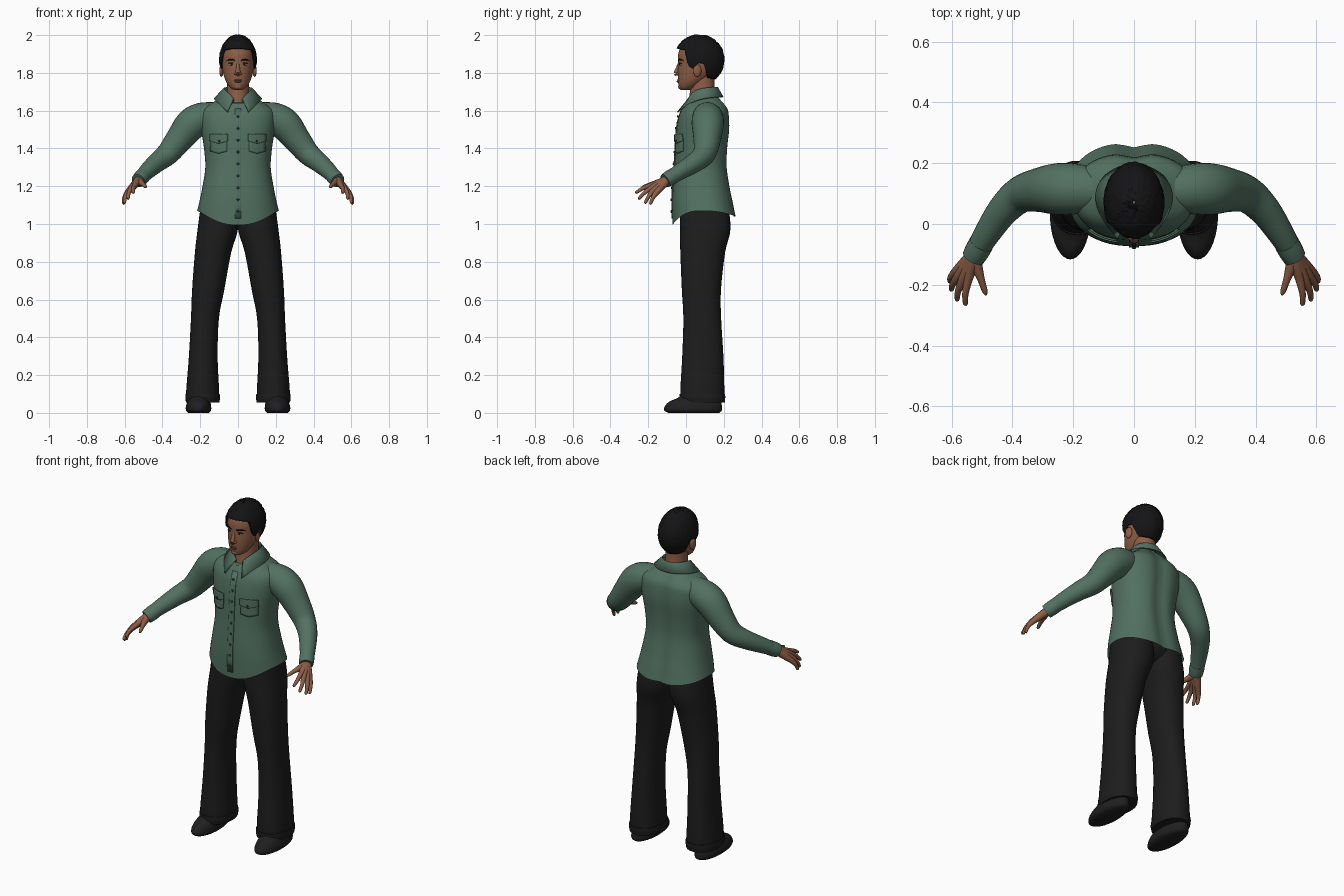
import bpy, bmesh, math, random
from mathutils import Vector, Matrix

random.seed(4)
if "Cube" in bpy.data.objects:
    bpy.data.objects.remove(bpy.data.objects["Cube"])


def material(name, r, g, b):
    m = bpy.data.materials.new(name)
    m.use_nodes = True
    m.diffuse_color = (r, g, b, 1)
    node = m.node_tree.nodes["Principled BSDF"]
    node.inputs["Base Color"].default_value = (r, g, b, 1)
    node.inputs["Roughness"].default_value = 0.9
    return m


SHIRT = material("sage green cloth", .085, .165, .12)
TROUSER = material("black cloth", .012, .012, .012)
SHOE = material("black leather", .014, .014, .015)
SKIN = material("brown skin", .27, .112, .062)
HAIR = material("black hair", .007, .007, .008)
LIP = material("lip", .2, .065, .048)
EYE = material("eye white", .42, .36, .32)
DARK = material("dark eye", .015, .009, .007)
BUTTON = material("dark button", .025, .045, .038)


def finish(name, bm, mat, mirror=False, thick=0):
    """Turn a bmesh into a shaded object, optionally mirrored or thickened."""
    bmesh.ops.recalc_face_normals(bm, faces=bm.faces)
    me = bpy.data.meshes.new(name)
    bm.to_mesh(me)
    bm.free()
    me.materials.append(mat)
    ob = bpy.data.objects.new(name, me)
    bpy.context.collection.objects.link(ob)
    bpy.ops.object.select_all(action='DESELECT')
    ob.select_set(True)
    bpy.context.view_layer.objects.active = ob
    bpy.ops.object.shade_smooth_by_angle(angle=math.radians(50))
    if thick:
        ob.modifiers.new("thickness", 'SOLIDIFY').thickness = thick
        ob.modifiers["thickness"].offset = 0
    if mirror:
        ob.modifiers.new("mirror", 'MIRROR')
    return ob


def spline(rows, steps=4):
    """Resample rows of numbers with a smooth curve through each."""
    out = []
    for i in range(len(rows) - 1):
        four = rows[max(i - 1, 0)], rows[i], rows[i + 1], rows[min(i + 2, len(rows) - 1)]
        for s in range(steps):
            t = s / steps
            out.append([b + .5 * t * (c - a + t * (2*a - 5*b + 4*c - d + t * (3*(b - c) + d - a)))
                        for a, b, c, d in zip(*four)])
    return out + [list(rows[-1])]


def skin_rings(name, rings, mat, closed=True, caps=True, **kw):
    bm = bmesh.new()
    vs = [[bm.verts.new(p) for p in ring] for ring in rings]
    n = len(vs[0])
    for lo, hi in zip(vs, vs[1:]):
        for j in range(n if closed else n - 1):
            k = (j + 1) % n
            bm.faces.new((lo[j], lo[k], hi[k], hi[j]))
    if caps:
        bm.faces.new(vs[0])
        bm.faces.new(vs[-1])
    return finish(name, bm, mat, **kw)


def power(v, p):
    return math.copysign(abs(v) ** p, v)


def loft(name, rows, mat, n=36, p=.9, warp=None, **kw):
    """Stack horizontal rings; rows are (z, centre x, half width, front y, back y)."""
    rings = []
    for z, cx, w, front, back in spline(rows):
        ring = []
        for j in range(n):
            a = math.tau * j / n
            v = Vector((cx + w * power(math.cos(a), p),
                        (front + back) / 2 + (back - front) / 2 * power(math.sin(a), p), z))
            ring.append(warp(v) if warp else v)
        rings.append(ring)
    return skin_rings(name, rings, mat, **kw)


def tube(name, rows, mat, n=16, **kw):
    """Round tube along a path; rows are (x, y, z, radius)."""
    pts = spline(rows)
    rings = []
    for i, (x, y, z, r) in enumerate(pts):
        along = Vector(pts[min(i + 1, len(pts) - 1)][:3]) - Vector(pts[max(i - 1, 0)][:3])
        q = along.to_track_quat('Z', 'Y')
        rings.append([Vector((x, y, z)) + q @ Vector((r * math.cos(math.tau * j / n),
                      r * math.sin(math.tau * j / n), 0)) for j in range(n)])
    return skin_rings(name, rings, mat, **kw)


def ball(name, loc, size, mat, turn=0, **kw):
    bm = bmesh.new()
    bmesh.ops.create_uvsphere(bm, u_segments=20, v_segments=12, radius=1, matrix=Matrix.Translation(loc)
                              @ Matrix.Rotation(turn, 4, 'Z') @ Matrix.Diagonal((*size, 1)))
    return finish(name, bm, mat, **kw)


# Shirt body with curved hem, open neckline and a shallow spine groove
TORSO = [(1.07, 0, .216, -.072, .268), (1.12, 0, .204, -.073, .252), (1.2, 0, .188, -.07, .236),
         (1.3, 0, .173, -.062, .222), (1.4, 0, .18, -.056, .224), (1.5, 0, .195, -.05, .234),
         (1.57, 0, .2, -.038, .232), (1.61, 0, .185, -.022, .225), (1.64, 0, .14, -.006, .205),
         (1.665, 0, .1, .007, .185), (1.69, 0, .072, .02, .165)]
SHIRT_P = .85


def shape_shirt(v):
    hem = max(0, (1.12 - v.z) / .05)
    neck = max(0, (v.z - 1.64) / .05)
    s = (v.y - .095) / .17
    if v.y > .1:
        v.y -= .016 * math.exp(-(v.x / .04) ** 2)
    v.z -= hem * (.08 * max(0, -s) ** 3 + .03 * max(0, s) ** 2)
    v.z -= neck * .045 * min(1, max(0, (.09 - v.y) / .07)) ** 3
    return v


loft("shirt_body", TORSO, SHIRT, n=56, p=SHIRT_P, warp=shape_shirt, caps=False)


def front_y(x, z):
    row = min(spline(TORSO, 10), key=lambda r: abs(r[0] - z))
    inside = max(0, 1 - (abs(x) / row[2]) ** (2 / SHIRT_P))
    return (row[3] + row[4]) / 2 - (row[4] - row[3]) / 2 * inside ** (SHIRT_P / 2)


def patch(name, x0, x1, z0, z1, lift, point=0, **kw):
    """Thin cloth panel that follows the front of the shirt."""
    rows = []
    for i in range(9):
        row = []
        for j in range(7):
            x = x0 + (x1 - x0) * j / 6
            z = z0 + (z1 - z0) * i / 8 - point * (1 - i / 8) * (1 - abs(j / 3 - 1))
            row.append((x, front_y(x, z) - lift, z))
        rows.append(row)
    skin_rings(name, rows, SHIRT, closed=False, caps=False, thick=.006, **kw)


patch("button_placket", -.017, .017, 1.03, 1.61, .002)
patch("chest_pocket", .058, .145, 1.385, 1.465, .004, point=.012, mirror=True)
patch("pocket_flap", .053, .15, 1.44, 1.476, .01, point=.014, mirror=True)
for i in range(9):
    z = 1.57 - i * .063
    ball("shirt_button", (0, front_y(0, z) - .006, z), (.007, .004, .007), BUTTON)
ball("pocket_button", (.1, front_y(.1, 1.44) - .015, 1.44), (.006, .004, .006), BUTTON, mirror=True)

# Folded collar with two front points
collar = [[], [], []]
for i in range(41):
    t = i / 20 - 1
    f = t ** 4
    a, b = math.radians(90 + t * 163), math.radians(90 + t * 154)
    top = Vector((.076 * math.cos(a), .09 + .08 * math.sin(a), 1.722 - .062 * f))
    low = Vector((.125 * math.cos(b), .09 + (.105 + .045 * f) * math.sin(b), 1.672 - .08 * f))
    collar[0].append(top - Vector((0, 0, .04)))
    collar[1].append(top)
    collar[2].append(low)
skin_rings("shirt_collar", collar, SHIRT, closed=False, caps=False, thick=.006)

# Sleeves and cuffs
tube("sleeve", [(.11, .11, 1.575, .07), (.19, .115, 1.56, .083), (.25, .115, 1.525, .085),
                (.31, .112, 1.45, .073), (.372, .097, 1.372, .061), (.43, .045, 1.325, .052),
                (.485, -.035, 1.275, .043), (.523, -.1, 1.234, .036)], SHIRT, n=28, mirror=True)
tube("sleeve_cuff", [(.502, -.064, 1.257, .041), (.515, -.087, 1.243, .041),
                     (.528, -.11, 1.229, .038)], SHIRT, n=24, mirror=True)

# Hands: each finger runs from the wrist so the palm fills in
WRIST = Vector((.525, -.1, 1.233))
FINGERS = {"index": ((.545, -.183, 1.205), (.555, -.268, 1.165)),
           "middle": ((.564, -.185, 1.19), (.583, -.252, 1.132)),
           "ring": ((.58, -.175, 1.175), (.602, -.218, 1.11)),
           "little": ((.589, -.16, 1.162), (.607, -.19, 1.105))}
for name, (knuckle, tip) in FINGERS.items():
    k, e = Vector(knuckle), Vector(tip)
    bend = k.lerp(e, .55) + Vector((.004, 0, .005))
    tube(name + "_finger", [(*WRIST, .024), (*WRIST.lerp(k, .5), .02), (*k, .0145), (*bend, .0105),
                            (*k.lerp(e, .93), .008), (*e, .003)], SKIN, n=12, mirror=True)
tube("thumb", [(*WRIST, .022), (.515, -.145, 1.22, .018), (.502, -.185, 1.21, .012),
               (.49, -.222, 1.198, .009), (.487, -.234, 1.194, .003)], SKIN, n=12, mirror=True)

# Trousers
loft("trouser_leg", [(1.15, .095, .095, -.03, .215), (.98, .106, .107, -.032, .236),
                     (.85, .132, .096, -.03, .207), (.65, .158, .085, -.022, .185),
                     (.5, .175, .074, -.014, .186), (.3, .184, .076, -.02, .198),
                     (.12, .187, .087, -.03, .203), (.06, .187, .086, -.026, .203)],
     TROUSER, mirror=True)
loft("trouser_hem", [(.1, .187, .09, -.034, .207), (.08, .187, .092, -.035, .208),
                     (.055, .187, .088, -.03, .205)], TROUSER, mirror=True)
ball("trouser_seat", (0, .1, 1.08), (.185, .125, .1), TROUSER)

# Shoes
loft("shoe", [(0, .209, .054, -.095, .175), (.013, .209, .066, -.115, .19),
              (.035, .209, .067, -.112, .19), (.06, .207, .061, -.088, .185),
              (.085, .205, .055, -.035, .175), (.13, .2, .05, .0, .16)], SHOE, p=1, mirror=True)

# Neck and head
loft("neck", [(1.58, 0, .07, .0, .17), (1.65, 0, .062, .014, .16), (1.72, 0, .059, .022, .152),
              (1.79, 0, .058, .02, .15)], SKIN, p=1)
loft("head", [(1.71, 0, .024, -.028, .03), (1.725, 0, .044, -.038, .06), (1.755, 0, .064, -.042, .105),
              (1.8, 0, .079, -.044, .155), (1.85, 0, .086, -.042, .18), (1.9, 0, .086, -.041, .183),
              (1.945, 0, .07, -.022, .165), (1.97, 0, .04, .01, .13)], SKIN, p=1)
tube("nose", [(0, -.034, 1.855, .007), (0, -.044, 1.825, .01), (0, -.051, 1.8, .0135),
              (0, -.047, 1.788, .009)], SKIN)
ball("nostril", (.012, -.045, 1.795), (.008, .01, .007), SKIN, mirror=True)
ball("chin", (0, -.028, 1.727), (.024, .014, .014), SKIN)
ball("ear", (.088, .06, 1.812), (.01, .022, .033), SKIN, turn=.25, mirror=True)
ball("eye", (.036, -.029, 1.845), (.014, .005, .006), EYE, turn=.35, mirror=True)
ball("iris", (.035, -.033, 1.845), (.006, .003, .0055), DARK, turn=.35, mirror=True)
tube("upper_eyelid", [(.021, -.036, 1.849, .002), (.036, -.034, 1.853, .003),
                      (.051, -.023, 1.848, .002)], DARK, n=8, mirror=True)
tube("eyebrow", [(.016, -.04, 1.866, .003), (.038, -.033, 1.871, .004),
                 (.06, -.014, 1.866, .002)], HAIR, n=8, mirror=True)
ball("upper_lip", (0, -.042, 1.762), (.021, .007, .004), LIP)
ball("lower_lip", (0, -.042, 1.754), (.018, .008, .005), LIP)

# Hair cap: the reach down from the crown varies from forehead to nape
REACH = [(0, 63), (.2, 67), (.28, 106), (.4, 112), (.47, 97), (.6, 100), (.72, 136), (1, 143)]


def reach(u):
    for (u0, d0), (u1, d1) in zip(REACH, REACH[1:]):
        if u <= u1:
            return math.radians(d0 + (d1 - d0) * (u - u0) / (u1 - u0))
    return math.radians(REACH[-1][1])


hair = []
for i in range(25):
    ring = []
    for j in range(64):
        a = math.tau * j / 64
        phi = reach((math.sin(a) + 1) / 2) * (.02 + .98 * i / 24)
        r = 1 if i < 2 else random.uniform(.985, 1.025)
        ring.append((.096 * r * math.sin(phi) * math.cos(a), .07 + .13 * r * math.sin(phi) * math.sin(a),
                     1.87 + .129 * r * math.cos(phi)))
    hair.append(ring)
skin_rings("short_hair", hair, HAIR, thick=.006, caps=False)
